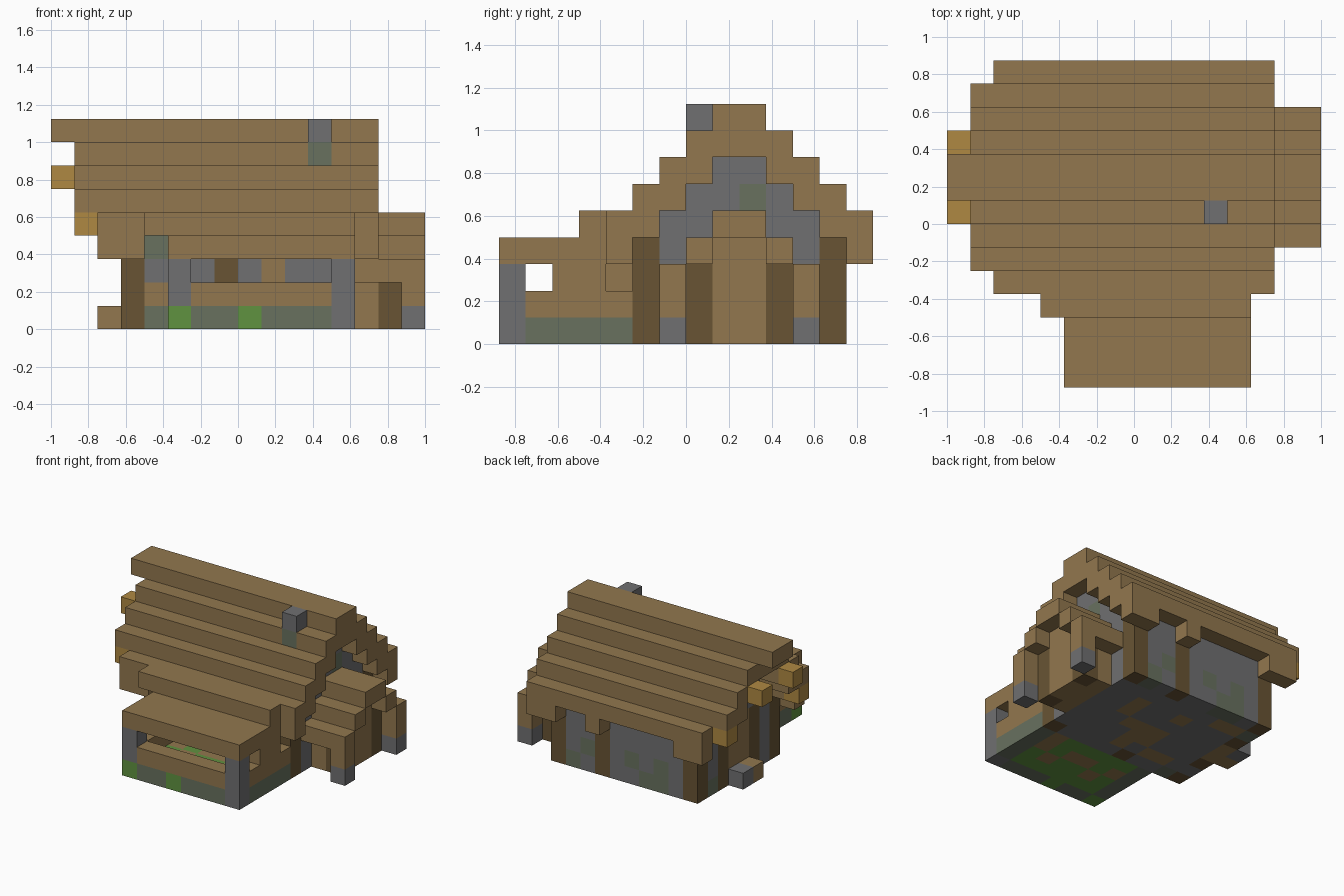
import bpy
import random
from mathutils import Vector

cube = bpy.data.objects.get("Cube")
if cube:
    bpy.data.objects.remove(cube, do_unlink=True)

random.seed(4)
UNIT = 0.125


def linear(c):
    c /= 255
    return c / 12.92 if c <= 0.04045 else ((c + 0.055) / 1.055) ** 2.4


def material(name, *rgb):
    colour = [linear(c) for c in rgb] + [1]
    mat = bpy.data.materials.new(name)
    mat.use_nodes = True
    mat.diffuse_color = colour
    bsdf = next(n for n in mat.node_tree.nodes if n.type == "BSDF_PRINCIPLED")
    bsdf.inputs["Base Color"].default_value = colour
    bsdf.inputs["Roughness"].default_value = 0.9
    return mat


WOOD = material("plank_brown", 146, 119, 78)
LOG = material("log_dark_brown", 104, 84, 52)
STONE = material("stone_grey", 112, 112, 113)
MOSS = material("mossy_stone", 104, 113, 95)
GRASS = material("grass_green", 96, 146, 64)
BEAM = material("beam_yellow", 175, 137, 66)


def fill(cells, mat, xs, ys, zs):
    """Fill a block of grid cells; no material carves it away."""
    for x in range(*xs):
        for y in range(*ys):
            for z in range(*zs):
                if mat:
                    cells[x, y, z] = mat
                else:
                    cells.pop((x, y, z), None)


def both(cells, mat, xs, ys, zs):
    """Fill a block and its mirror across the ridge, which lies at y = 2."""
    fill(cells, mat, xs, ys, zs)
    fill(cells, mat, xs, (4 - ys[1], 4 - ys[0]), zs)


def build(name, cells):
    """Make one mesh from the outer faces of the cells."""
    verts, faces, slots, index = [], [], [], {}
    mats = list(dict.fromkeys(cells.values()))
    for cell, mat in cells.items():
        for axis in range(3):
            for side in (0, 1):
                near = list(cell)
                near[axis] += 2 * side - 1
                if tuple(near) in cells:
                    continue
                u, v = (axis + 1) % 3, (axis + 2) % 3
                corners = [(0, 0), (1, 0), (1, 1), (0, 1)]
                face = []
                for a, b in corners if side else corners[::-1]:
                    p = list(cell)
                    p[axis] += side
                    p[u] += a
                    p[v] += b
                    p = tuple(p)
                    if p not in index:
                        index[p] = len(verts)
                        verts.append(Vector(p) * UNIT)
                    face.append(index[p])
                faces.append(face)
                slots.append(mats.index(mat))
    mesh = bpy.data.meshes.new(name)
    mesh.from_pydata(verts, [], faces)
    for mat in mats:
        mesh.materials.append(mat)
    for poly, slot in zip(mesh.polygons, slots):
        poly.material_index = slot
    obj = bpy.data.objects.new(name, mesh)
    bpy.context.collection.objects.link(obj)


# House walls: hollow stone shell with stepped gables
walls = {}
fill(walls, STONE, (-5, 5), (-2, 6), (0, 4))
for step in range(3):
    fill(walls, STONE, (-5, 5), (step - 1, 5 - step), (4 + step, 5 + step))
fill(walls, None, (-4, 4), (-1, 5), (1, 7))
for x, z in ((-1, 1), (-2, 0), (-3, 0), (-3, 1), (3, 0), (2, 1)):
    walls[x, 5, z] = MOSS
walls[4, 2, 5] = MOSS
walls[-5, 4, 0] = MOSS
# front wall courses and corner logs
for z, mat in enumerate((MOSS, WOOD, STONE, MOSS)):
    walls[-4, -2, z] = mat
walls[1, -2, 2] = WOOD
for x in (-5, 4):
    both(walls, LOG, (x, x + 1), (-2, -1), (0, 4))
fill(walls, LOG, (1, 2), (5, 6), (0, 4))
fill(walls, LOG, (-1, 0), (-2, -1), (0, 4))
# side doorway and its posts
both(walls, LOG, (-5, -4), (0, 1), (0, 4))
fill(walls, WOOD, (-5, -4), (1, 3), (0, 4))
# scattered planks in the floor
for _ in range(14):
    walls[random.randint(-4, 3), random.randint(-1, 4), 0] = WOOD
build("house_walls", walls)

# Main roof: stepped shell, longer towards the ridge on one end
roof = {}
for step in range(5):
    start = -6 - step // 2 if step < 4 else -8
    both(roof, WOOD, (start, 6), (step - 3, step - 1), (4 + step, 5 + step))
for x0, x1 in ((-6, -4), (4, 6)):
    both(roof, WOOD, (x0, x1), (-3, -2), (3, 4))
fill(roof, WOOD, (1, 2), (6, 7), (3, 4))
# beams under the overhanging end
both(roof, BEAM, (-8, -7), (0, 1), (6, 7))
both(roof, BEAM, (-7, -6), (-2, -1), (4, 5))
# the ends of each tier line up with the tier above
both(roof, WOOD, (-7, -6), (-2, 0), (5, 6))
roof[3, 0, 7] = MOSS
build("main_roof", roof)

chimney = {}
fill(chimney, STONE, (3, 4), (0, 1), (8, 9))
build("chimney", chimney)

# Porch floor with grass and a mossy border
base = {}
fill(base, MOSS, (-3, 5), (-7, -2), (0, 1))
fill(base, GRASS, (-2, 4), (-6, -2), (0, 1))
for _ in range(9):
    base[random.randint(-2, 3), random.randint(-6, -3), 0] = WOOD
base[-3, -7, 0] = base[0, -7, 0] = GRASS
base[4, -7, 0] = STONE
build("porch_base", base)

# Porch rail and half-open side walls
rail = {}
fill(rail, WOOD, (-3, 5), (-7, -2), (1, 2))
fill(rail, None, (-2, 4), (-6, -2), (1, 2))
fill(rail, WOOD, (4, 5), (-5, -3), (2, 3))
fill(rail, WOOD, (-3, -2), (-5, -2), (2, 3))
for x in (-3, 4):
    fill(rail, STONE, (x, x + 1), (-7, -6), (1, 3))
build("porch_rail_and_posts", rail)

porch_roof = {}
fill(porch_roof, WOOD, (-3, 5), (-7, -3), (3, 4))
fill(porch_roof, WOOD, (-4, 5), (-4, -3), (4, 5))
build("porch_roof", porch_roof)

# Side entrance: recessed door, logs, stepped roof and outer posts
entry = {}
fill(entry, WOOD, (5, 7), (0, 4), (0, 3))
fill(entry, WOOD, (5, 7), (1, 3), (3, 4))
both(entry, LOG, (6, 7), (0, 1), (0, 3))
fill(entry, WOOD, (5, 8), (1, 3), (4, 5))
both(entry, WOOD, (5, 8), (0, 1), (3, 4))
both(entry, WOOD, (5, 8), (-1, 0), (2, 3))
both(entry, WOOD, (7, 8), (-1, 0), (1, 2))
both(entry, STONE, (7, 8), (-1, 0), (0, 1))
build("side_entrance", entry)

# Doorstep on the other end
doorstep = {}
fill(doorstep, WOOD, (-6, -5), (1, 2), (0, 1))
fill(doorstep, STONE, (-6, -5), (2, 3), (0, 1))
build("doorstep", doorstep)
